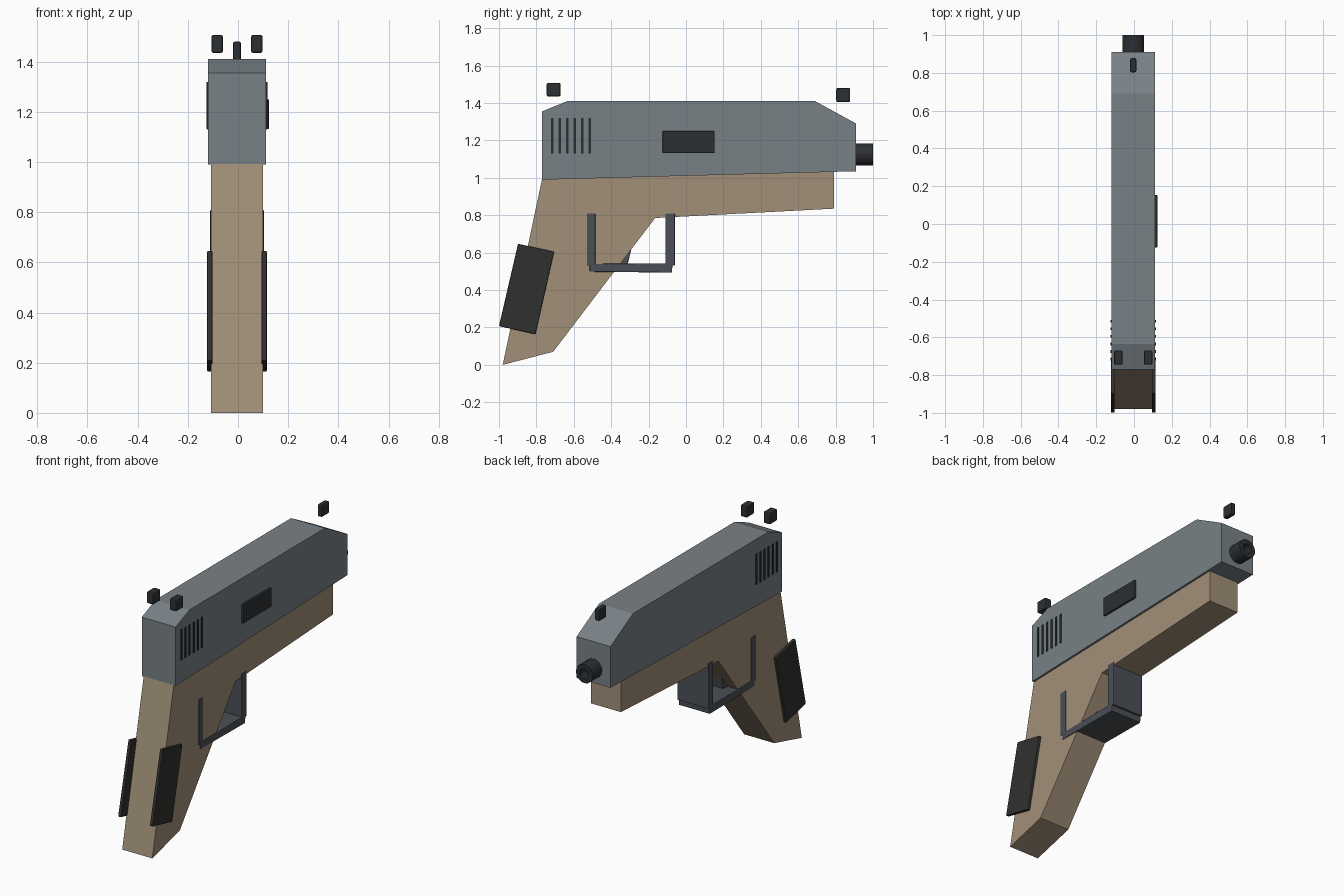
import bpy, bmesh
from math import cos, sin, pi

if "Cube" in bpy.data.objects:
    bpy.data.objects.remove(bpy.data.objects["Cube"])

CX = -0.004  # body centreline


def material(name, rgb):
    m = bpy.data.materials.new(name)
    m.diffuse_color = (*rgb, 1)
    m.use_nodes = True
    m.node_tree.nodes["Principled BSDF"].inputs["Base Color"].default_value = m.diffuse_color
    return m


STEEL = material("steel", (0.19, 0.22, 0.24))
TAN = material("tan", (0.36, 0.28, 0.19))
DARK = material("dark", (0.025, 0.029, 0.033))
GUARD = material("guard_grey", (0.07, 0.08, 0.095))
RUBBER = material("rubber", (0.03, 0.03, 0.028))


def finish(name, bm, mat, bevel=0):
    bmesh.ops.recalc_face_normals(bm, faces=bm.faces)
    me = bpy.data.meshes.new(name)
    bm.to_mesh(me)
    bm.free()
    ob = bpy.data.objects.new(name, me)
    bpy.context.collection.objects.link(ob)
    me.materials.append(mat)
    if bevel:
        mod = ob.modifiers.new("bevel", 'BEVEL')
        mod.width = bevel
        mod.segments = 2
    return ob


def prism(name, pts, x0, x1, mat, bevel=0):
    """Side profile of (y, z) points extruded from x0 to x1."""
    bm = bmesh.new()
    face = bm.faces.new([bm.verts.new((x0, y, z)) for y, z in pts])
    ext = bmesh.ops.extrude_face_region(bm, geom=[face])
    verts = [v for v in ext["geom"] if isinstance(v, bmesh.types.BMVert)]
    bmesh.ops.translate(bm, vec=(x1 - x0, 0, 0), verts=verts)
    return finish(name, bm, mat, bevel)


def box(name, x, y, z, mat, bevel=0.004):
    pts = [(y[0], z[0]), (y[1], z[0]), (y[1], z[1]), (y[0], z[1])]
    return prism(name, pts, x[0], x[1], mat, bevel)


def lathe(name, profile, centre_z, mat, n=16):
    """Revolve (radius, y) points about the y direction; both ends are capped."""
    bm = bmesh.new()
    rings = [[bm.verts.new((CX + r * cos(2 * pi * i / n), y, centre_z + r * sin(2 * pi * i / n)))
              for i in range(n)] for r, y in profile]
    for a, b in zip(rings, rings[1:]):
        for i in range(n):
            j = (i + 1) % n
            bm.faces.new((a[i], a[j], b[j], b[i]))
    bm.faces.new(rings[0])
    bm.faces.new(rings[-1])
    return finish(name, bm, mat)


# Main bodies
prism("slide", [(-0.77, 0.99), (-0.77, 1.355), (-0.635, 1.41), (0.69, 1.41),
                (0.91, 1.29), (0.91, 1.035)], CX - 0.116, CX + 0.116, STEEL)
prism("frame", [(-0.98, 0), (-0.71, 0.07), (-0.165, 0.785), (0.79, 0.835),
                (0.79, 1.032), (-0.77, 0.992)], CX - 0.103, CX + 0.103, TAN)

# Hollow muzzle
lathe("barrel", [(0.058, 0.86), (0.058, 1.0), (0.03, 1.0), (0.03, 0.94)], 1.125, DARK)

# Sights
box("front_sight", (CX - 0.016, CX + 0.016), (0.803, 0.878), (1.405, 1.48), DARK, 0.008)
for side, label in ((-1, "left"), (1, "right")):
    x = CX + side * 0.079
    box(f"rear_sight_{label}", (x - 0.023, x + 0.023), (-0.745, -0.67), (1.435, 1.507), DARK, 0.008)

    # Slide serrations
    for i in range(6):
        y = -0.715 + i * 0.04
        xs = sorted((CX + side * 0.105, CX + side * 0.121))
        box(f"serration_{label}_{i + 1}", xs, (y - 0.007, y + 0.007), (1.13, 1.32), DARK, 0.002)

    # Slanted grip panels
    xs = sorted((CX + side * 0.098, CX + side * 0.119))
    prism(f"grip_panel_{label}", [(-1.0, 0.207), (-0.805, 0.163), (-0.705, 0.605), (-0.898, 0.647)],
          xs[0], xs[1], RUBBER, 0.005)

# Ejection port, right side only
box("ejection_port", (0.095, 0.124), (-0.125, 0.153), (1.132, 1.25), DARK, 0.005)

# Trigger guard and trigger
gx = (CX - 0.107, CX + 0.107)
box("guard_rear_post", gx, (-0.53, -0.485), (0.53, 0.81), GUARD)
box("guard_front_post", gx, (-0.11, -0.06), (0.53, 0.81), GUARD)
prism("guard_bottom", [(-0.515, 0.498), (-0.075, 0.493), (-0.072, 0.543), (-0.515, 0.54)],
      gx[0], gx[1], GUARD, 0.004)
prism("trigger", [(-0.355, 0.535), (-0.312, 0.535), (-0.255, 0.78), (-0.305, 0.78)],
      CX - 0.035, CX + 0.035, GUARD, 0.004)
